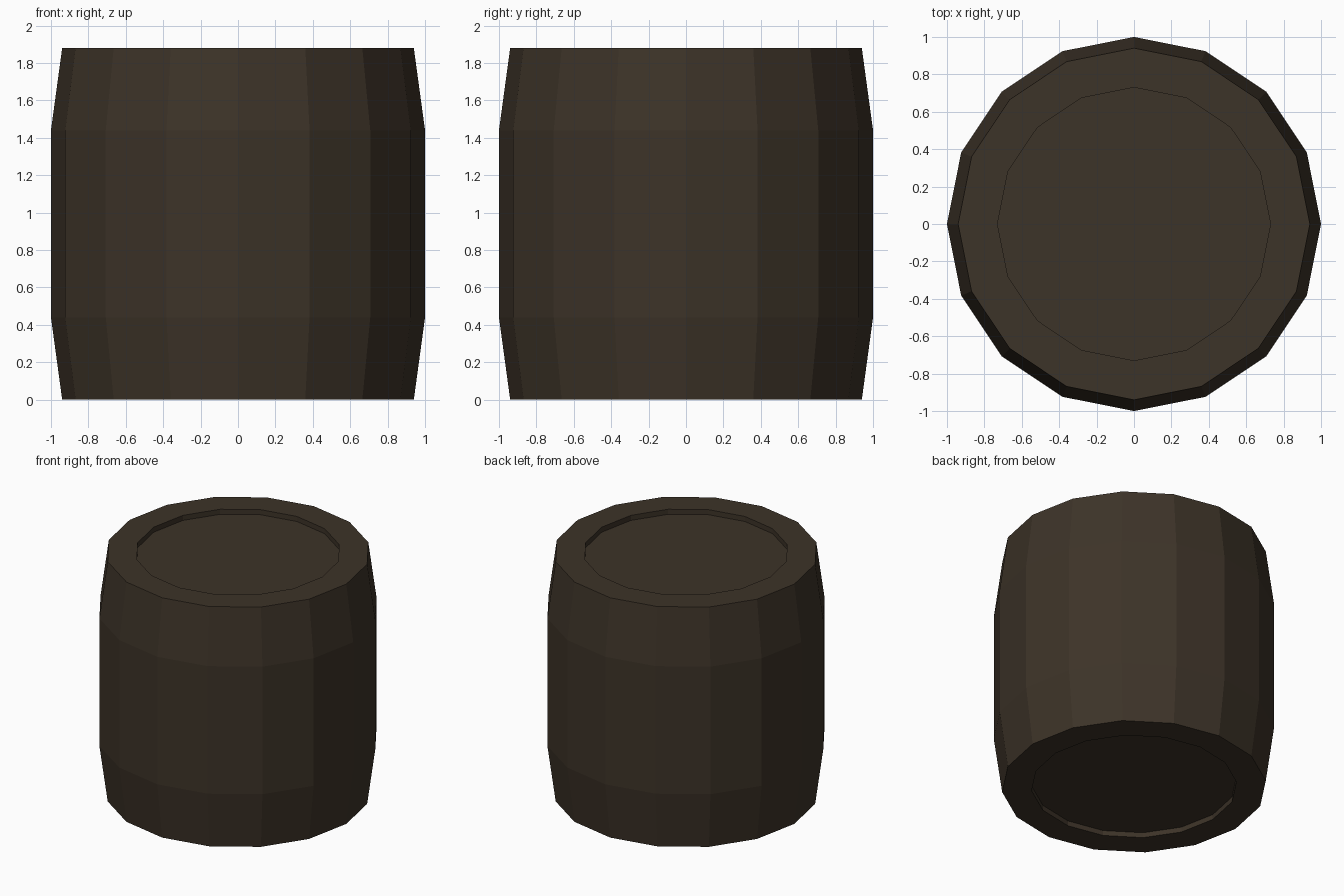
import bpy
import bmesh
from math import cos, sin, tau

SIDES = 16
HEIGHT = 1.88
RIM, BELLY, LID = 0.94, 1.0, 0.73
TAPER = 0.44    # height of each tapered end
RECESS = 0.04   # depth of each sunken lid

cube = bpy.data.objects.get("Cube")
if cube:
    bpy.data.objects.remove(cube, do_unlink=True)

# Dark wood colour
wood = bpy.data.materials.new("dark_brown_wood")
wood.use_nodes = True
colour = (0.046, 0.033, 0.021, 1)
wood.diffuse_color = colour
bsdf = next(n for n in wood.node_tree.nodes if n.type == "BSDF_PRINCIPLED")
bsdf.inputs["Base Color"].default_value = colour
bsdf.inputs["Roughness"].default_value = 0.9


def ring(bm, radius, z):
    """Add one ring of vertices around the z axis."""
    angles = [tau * i / SIDES for i in range(SIDES)]
    return [bm.verts.new((radius * cos(a), radius * sin(a), z)) for a in angles]


# Profile from the bottom lid, round the staves, to the top lid
profile = [
    (LID, RECESS), (LID, 0), (RIM, 0), (BELLY, TAPER),
    (BELLY, HEIGHT - TAPER), (RIM, HEIGHT), (LID, HEIGHT), (LID, HEIGHT - RECESS),
]
bm = bmesh.new()
rings = [ring(bm, r, z) for r, z in profile]

# Staves, rims and recess walls
for low, high in zip(rings, rings[1:]):
    for i in range(SIDES):
        j = (i + 1) % SIDES
        bm.faces.new((low[i], low[j], high[j], high[i]))

# Flat sunken lids
bm.faces.new(rings[0][::-1])
bm.faces.new(rings[-1])
bmesh.ops.recalc_face_normals(bm, faces=bm.faces)

mesh = bpy.data.meshes.new("barrel")
bm.to_mesh(mesh)
bm.free()
mesh.materials.append(wood)
barrel = bpy.data.objects.new("barrel", mesh)
bpy.context.collection.objects.link(barrel)
